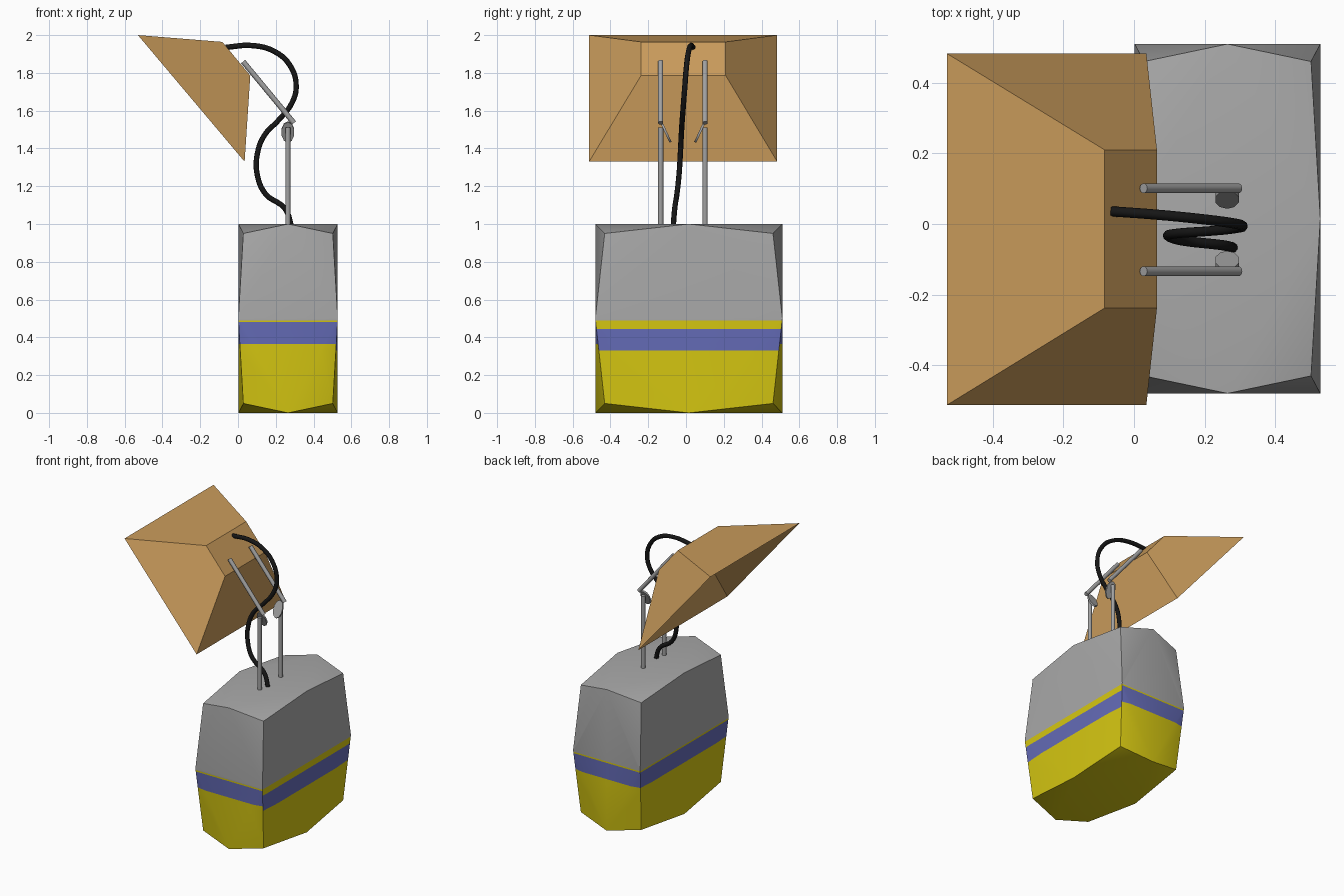
import bpy, bmesh, math
from mathutils import Vector, Matrix

if "Cube" in bpy.data.objects:
    bpy.data.objects.remove(bpy.data.objects["Cube"])


def material(name, rgb):
    m = bpy.data.materials.new(name)
    m.diffuse_color = (*rgb, 1)
    m.use_nodes = True
    m.node_tree.nodes["Principled BSDF"].inputs["Base Color"].default_value = m.diffuse_color
    return m


GREY = material("light grey", (0.40, 0.40, 0.40))
YELLOW = material("yellow", (0.68, 0.58, 0.006))
PURPLE = material("blue purple", (0.13, 0.15, 0.48))
CARD = material("cardboard brown", (0.59, 0.33, 0.106))
METAL = material("metal grey", (0.36, 0.36, 0.36))
BLACK = material("cable black", (0.008, 0.008, 0.008))


def finish(bm, name, mats, angle=None):
    me = bpy.data.meshes.new(name)
    bm.to_mesh(me)
    bm.free()
    ob = bpy.data.objects.new(name, me)
    bpy.context.collection.objects.link(ob)
    for m in mats:
        me.materials.append(m)
    if angle:
        bpy.ops.object.select_all(action='DESELECT')
        ob.select_set(True)
        bpy.context.view_layer.objects.active = ob
        bpy.ops.object.shade_smooth_by_angle(angle=math.radians(angle))
    return ob


# Body: a box whose edge midpoints keep full size while corners are pulled in
bm = bmesh.new()
centre, half = Vector((0.265, 0.015, 0.5)), Vector((0.263, 0.495, 0.5))
for i in (-1, 0, 1):
    for j in (-1, 0, 1):
        for k in (-1, 0, 1):
            n = abs(i) + abs(j) + abs(k)
            if n >= 2:
                p = Vector((i, j, k)) * (0.9 if n == 3 else 1.0)
                bm.verts.new(centre + p * half)
bmesh.ops.convex_hull(bm, input=bm.verts[:])
# cut the painted bands: side faces and end faces have different heights
for z in (0.33, 0.365, 0.445, 0.48, 0.49):
    bmesh.ops.bisect_plane(bm, geom=bm.verts[:] + bm.edges[:] + bm.faces[:],
                           plane_co=(0, 0, z), plane_no=(0, 0, 1))
bmesh.ops.recalc_face_normals(bm, faces=bm.faces[:])
for f in bm.faces:
    z = f.calc_center_median().z
    low, high = (0.33, 0.445) if f.normal.x > 0.7 else (0.365, 0.48)
    f.material_index = 0 if z > 0.49 else 2 if low < z < high else 1
finish(bm, "body", [GREY, YELLOW, PURPLE], 40)

# Hood: open box funnel with a small closed back panel
bm = bmesh.new()


def ring(upper, lower, y0, y1):
    return [bm.verts.new((x, y, z)) for (x, z), y in
            ((upper, y0), (upper, y1), (lower, y1), (lower, y0))]


mouth = ring((-0.53, 2.0), (0.035, 1.33), -0.513, 0.483)
back = ring((-0.083, 1.964), (0.065, 1.786), -0.238, 0.21)
bm.faces.new(back)
for i in range(4):
    j = (i + 1) % 4
    bm.faces.new((mouth[i], mouth[j], back[j], back[i]))
bmesh.ops.recalc_face_normals(bm, faces=bm.faces[:])
finish(bm, "hood", [CARD])


def rod(name, a, b, r=0.014):
    a, b = Vector(a), Vector(b)
    rot = (b - a).to_track_quat('Z', 'Y').to_matrix().to_4x4()
    bm = bmesh.new()
    bmesh.ops.create_cone(bm, cap_ends=True, segments=10, radius1=r, radius2=r,
                          depth=(b - a).length,
                          matrix=Matrix.Translation((a + b) / 2) @ rot)
    finish(bm, name, [METAL], 40)


# Support rods, hood arms and tilted oval clamps on both sides
for side, s, y in (("front", -1, -0.134), ("rear", 1, 0.101)):
    rod(side + "_post", (0.264, y, 0.98), (0.264, y, 1.51))
    rod(side + "_arm", (0.296, y, 1.535), (0.027, y, 1.86))
    tilt = Matrix.Rotation(-s * math.radians(25), 4, 'X')
    bm = bmesh.new()
    bmesh.ops.create_cone(
        bm, cap_ends=True, segments=10, radius1=1, radius2=1, depth=1,
        matrix=Matrix.Translation((0.264, y - s * 0.027, 1.487)) @ tilt
        @ Matrix.Diagonal((0.035, 0.012, 0.06, 1)) @ Matrix.Rotation(math.pi / 2, 4, 'X'))
    finish(bm, side + "_clamp", [METAL], 40)

# Cable: smooth curve from the body top to the hood
path = [(0.285, -0.068, 0.98), (0.25, -0.06, 1.08), (0.145, -0.048, 1.16),
        (0.102, -0.037, 1.26), (0.102, -0.03, 1.37), (0.14, -0.025, 1.47),
        (0.215, -0.02, 1.55), (0.285, -0.013, 1.64), (0.308, -0.006, 1.73),
        (0.275, 0.003, 1.84), (0.19, 0.014, 1.915), (0.07, 0.026, 1.945),
        (-0.065, 0.036, 1.935)]
cu = bpy.data.curves.new("cable_path", 'CURVE')
cu.dimensions = '3D'
cu.bevel_depth = 0.0145
cu.bevel_resolution = 2
cu.use_fill_caps = True
cu.resolution_u = 5
sp = cu.splines.new('BEZIER')
sp.bezier_points.add(len(path) - 1)
for bp, co in zip(sp.bezier_points, path):
    bp.co = co
    bp.handle_left_type = bp.handle_right_type = 'AUTO'
cu.materials.append(BLACK)
bpy.context.collection.objects.link(bpy.data.objects.new("cable", cu))
